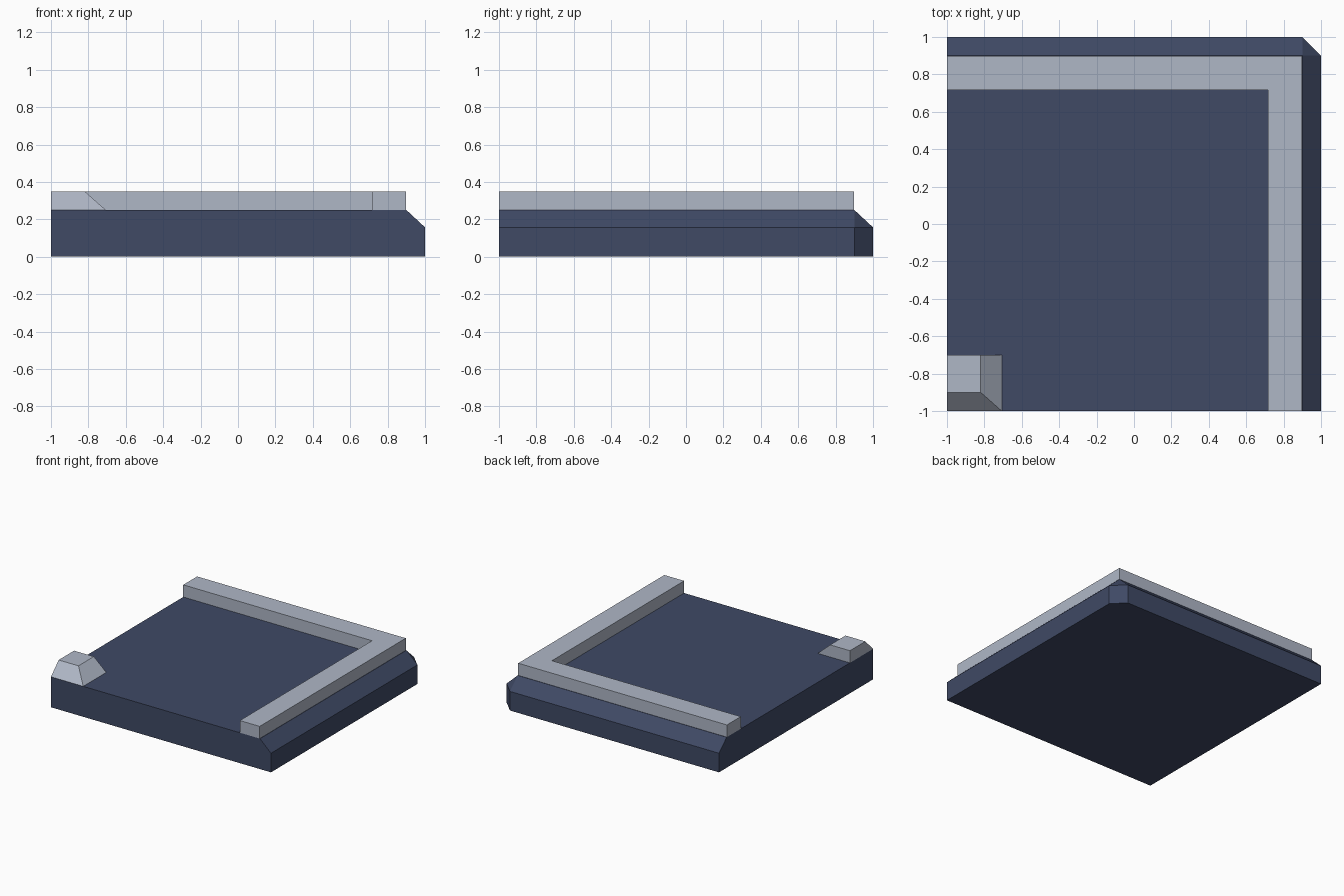
import bpy, bmesh

if "Cube" in bpy.data.objects:
    bpy.data.objects.remove(bpy.data.objects["Cube"])


def material(name, rgb):
    m = bpy.data.materials.new(name)
    m.diffuse_color = (*rgb, 1)
    m.use_nodes = True
    m.node_tree.nodes["Principled BSDF"].inputs["Base Color"].default_value = m.diffuse_color
    return m


slate = material("slate_blue", (0.050, 0.067, 0.130))
steel = material("light_steel", (0.429, 0.474, 0.565))


def stack(name, mat, layers):
    """Flat-faced solid lofted through (z, outline) layers with matching outlines."""
    bm = bmesh.new()
    rings = [[bm.verts.new((x, y, z)) for x, y in outline] for z, outline in layers]
    n = len(rings[0])
    for low, high in zip(rings, rings[1:]):
        for i in range(n):
            j = (i + 1) % n
            bm.faces.new((low[i], low[j], high[j], high[i]))
    bm.faces.new(rings[0][::-1])
    bm.faces.new(rings[-1])
    bmesh.ops.remove_doubles(bm, verts=bm.verts, dist=1e-4)
    bmesh.ops.recalc_face_normals(bm, faces=bm.faces)
    me = bpy.data.meshes.new(name)
    bm.to_mesh(me)
    bm.free()
    me.materials.append(mat)
    ob = bpy.data.objects.new(name, me)
    bpy.context.collection.objects.link(ob)
    return ob


# Base slab, chamfered along the right and back edges and at their corner
E = 0.9
wall = [(-1, -1), (1, -1), (1, E), (E, 1), (-1, 1)]
crown = [(-1, -1), (E, -1), (E, E), (E, E), (-1, E)]
stack("base_slab", slate, [(0, wall), (0.157, wall), (0.25, crown)])

# L-shaped raised rail beside the chamfers
O, I = 0.897, 0.717
rail = [(I, -1), (O, -1), (O, O), (-1, O), (-1, I), (I, I)]
stack("edge_rail", steel, [(0.25, rail), (0.35, rail)])

# Corner block with sloped front and right sides
foot = [(-1, -1), (-0.707, -1), (-0.707, -0.7), (-1, -0.7)]
cap = [(-1, -0.9), (-0.82, -0.9), (-0.82, -0.7), (-1, -0.7)]
stack("corner_block", steel, [(0.25, foot), (0.35, cap)])
